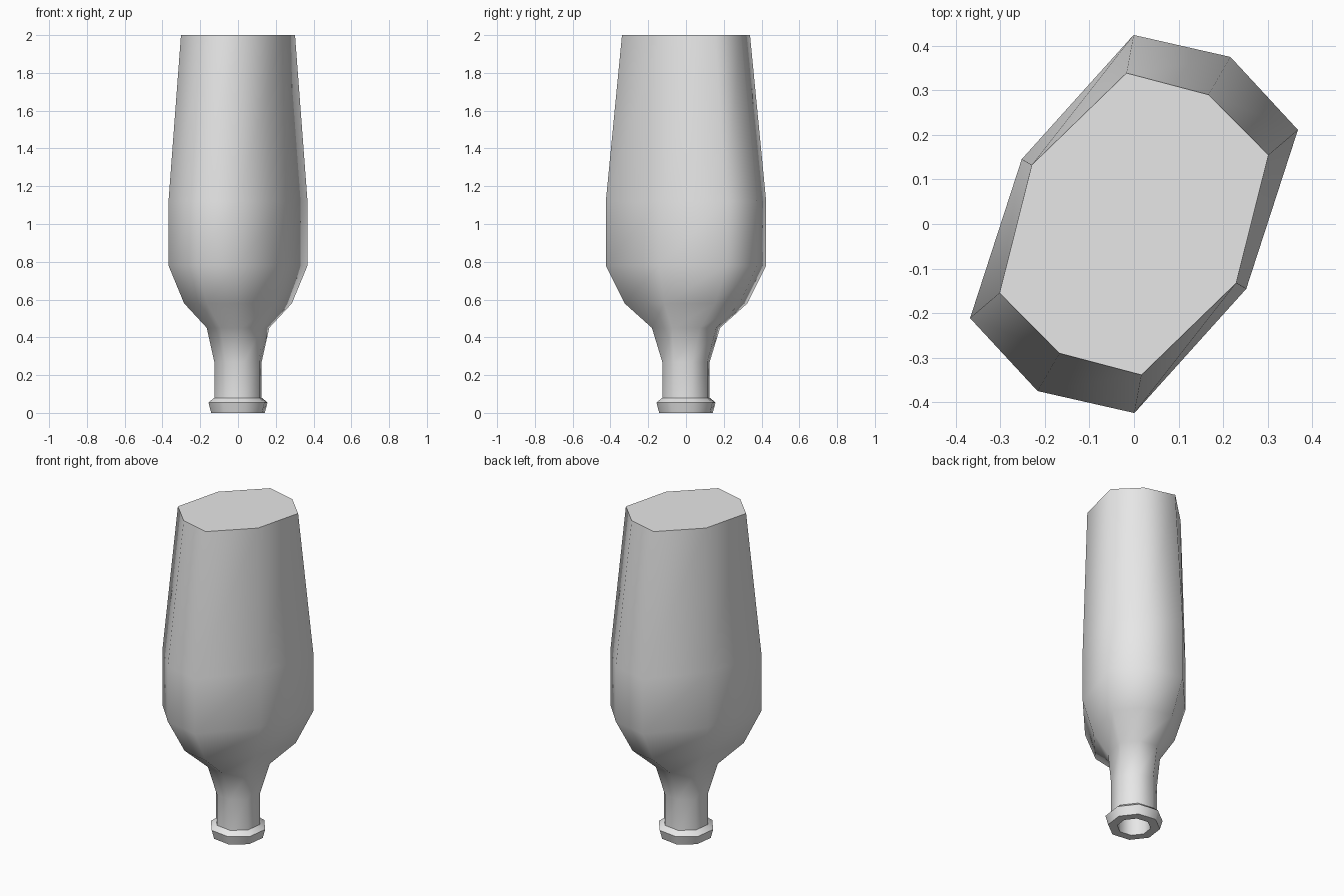
import bpy, bmesh
from math import radians
from mathutils import Matrix

cube = bpy.data.objects.get("Cube")
if cube:
    bpy.data.objects.remove(cube, do_unlink=True)

# One plain glass colour
glass = bpy.data.materials.new("pale_grey_glass")
glass.use_nodes = True
colour = (0.8, 0.8, 0.8, 1)
glass.diffuse_color = colour
glass.node_tree.nodes["Principled BSDF"].inputs["Base Color"].default_value = colour

# The long axis of the flattened body is turned away from the x axis
TURN = Matrix.Rotation(radians(60), 4, 'Z')


def section(long_tip, short_tip, long_corner, short_corner):
    """Eight-sided section: tips on both axes and four corners."""
    half = [(long_tip, 0), (long_corner, short_corner),
            (0, short_tip), (-long_corner, short_corner)]
    return half + [(-x, -y) for x, y in half]


def round_section(r):
    return section(r, r, r * 0.707, r * 0.707)


# Height, section, and whether the ring is a hard edge
rings = [
    (0.27, round_section(0.095), True),      # inside of the neck
    (0.0, round_section(0.095), True),       # mouth
    (0.0, round_section(0.147), True),       # lip
    (0.055, round_section(0.162), True),
    (0.08, round_section(0.13), True),       # neck
    (0.27, round_section(0.13), False),
    (0.45, section(0.185, 0.147, 0.147, 0.106), False),   # shoulder
    (0.58, section(0.33, 0.23, 0.278, 0.169), False),
    (0.78, section(0.433, 0.291, 0.367, 0.213), False),   # body
    (1.12, section(0.433, 0.291, 0.367, 0.213), False),
    (2.0, section(0.335, 0.265, 0.285, 0.184), True),     # flat base
]

# Loft the bottle, standing on its mouth
bm = bmesh.new()
loops = [[bm.verts.new(TURN @ Matrix.Translation((x, y, z)).translation)
          for x, y in pts] for z, pts, hard in rings]
for low, high in zip(loops, loops[1:]):
    for i in range(8):
        j = (i + 1) % 8
        bm.faces.new((low[i], low[j], high[j], high[i]))
bm.faces.new(loops[-1])
bm.faces.new(loops[0][::-1])
bmesh.ops.recalc_face_normals(bm, faces=bm.faces)

# Smooth round the sides, hard along the lip and base
for face in bm.faces:
    face.smooth = True
for loop, (z, pts, hard) in zip(loops, rings):
    if hard:
        for i in range(8):
            bm.edges.get((loop[i], loop[(i + 1) % 8])).smooth = False

mesh = bpy.data.meshes.new("bottle")
bm.to_mesh(mesh)
bm.free()
mesh.materials.append(glass)
bpy.context.collection.objects.link(bpy.data.objects.new("bottle", mesh))
